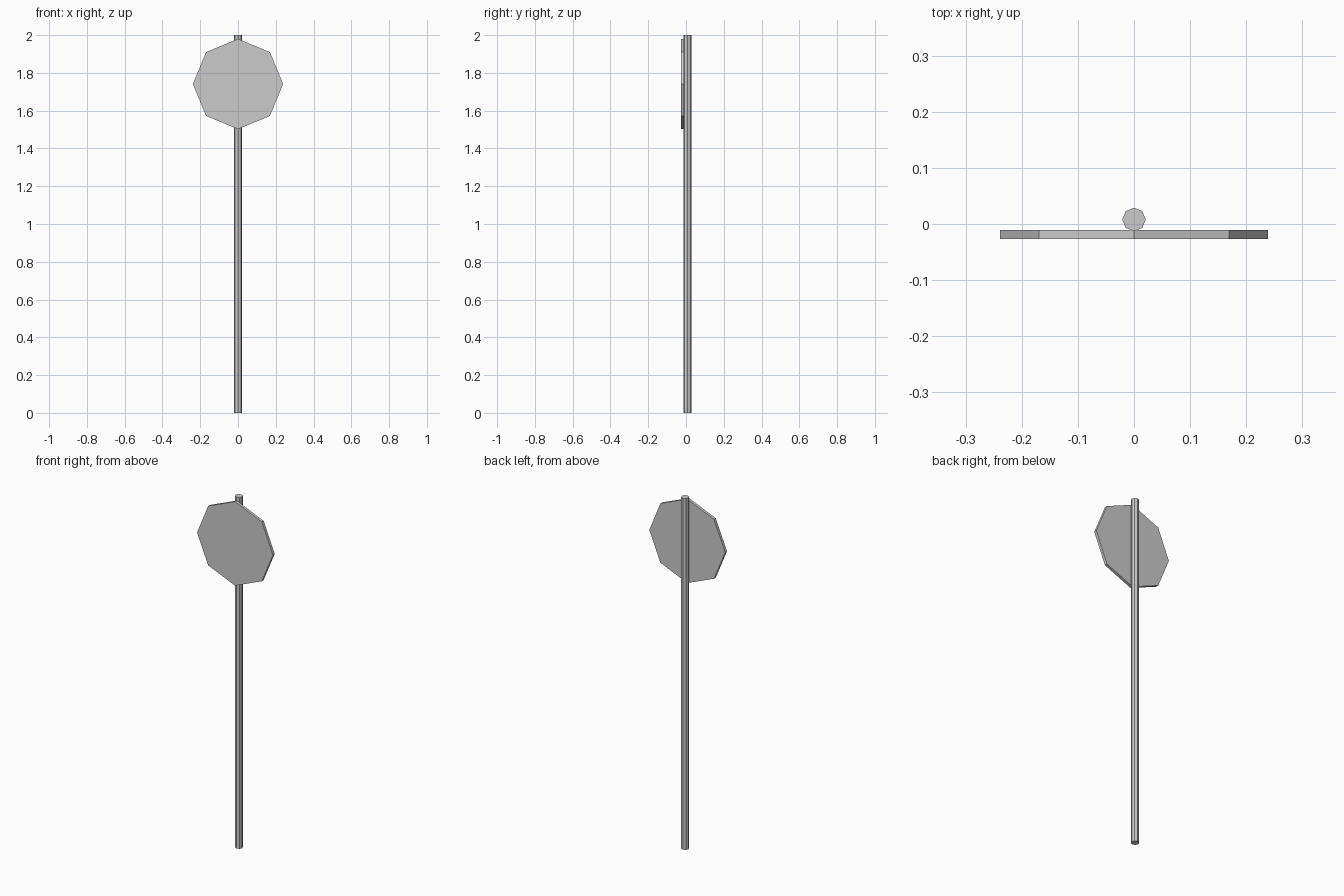
import bpy
from math import pi

if "Cube" in bpy.data.objects:
    bpy.data.objects.remove(bpy.data.objects["Cube"])


def prism(name, radius, depth, location, rotation=(0, 0, 0)):
    """Flat-shaded eight-sided prism with corners on the axes."""
    bpy.ops.mesh.primitive_cylinder_add(vertices=8, radius=radius, depth=depth,
                                        location=location, rotation=rotation)
    obj = bpy.context.object
    obj.name = name
    return obj


# Upright pole
prism("pole", 0.021, 2.0, (0, 0.008, 1.0))

# Octagonal plate on the front of the pole
prism("sign_plate", 0.239, 0.016, (0, -0.019, 1.741), (pi / 2, 0, 0))
